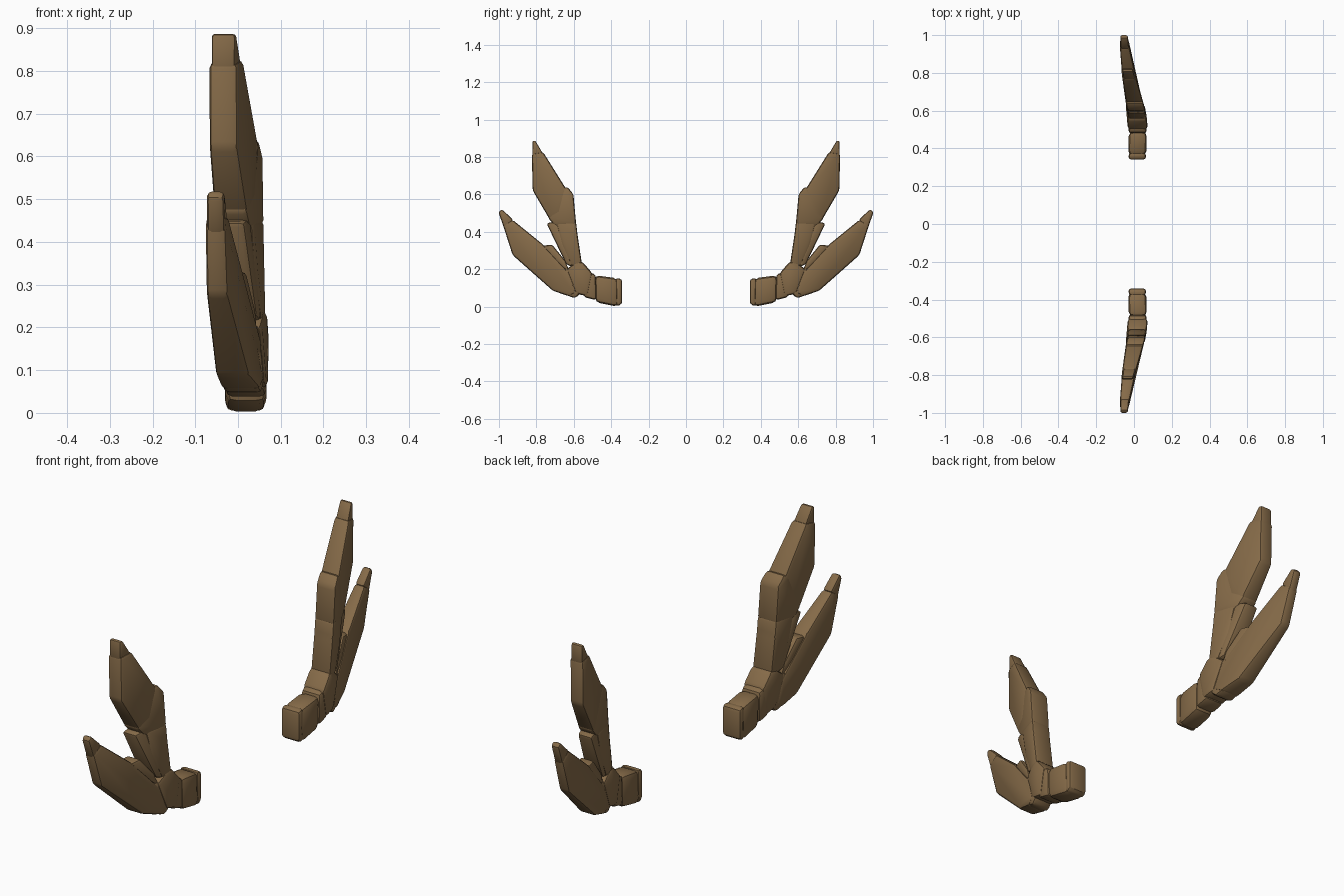
import bpy, bmesh, math

brown = bpy.data.materials.new("bark brown")
brown.diffuse_color = (0.235, 0.145, 0.065, 1)

# How the wing sweeps and thins outwards: y, x-min, x-max
SWEEP = [(0.30, -0.034, 0.066), (0.50, -0.03, 0.070), (0.60, -0.036, 0.062),
         (0.70, -0.052, 0.032), (0.80, -0.066, 0.004), (0.90, -0.074, -0.02),
         (1.00, -0.076, -0.03)]


def sweep(y):
    for (a, l0, h0), (b, l1, h1) in zip(SWEEP, SWEEP[1:]):
        if y <= b:
            t = (y - a) / (b - a)
            return l0 + (l1 - l0) * t, h0 + (h1 - h0) * t
    return SWEEP[-1][1:]


def plate(name, profile, bevel=0.014, grow=0.0, seg=2):
    """Side outline (y, z) made into a swept, bevelled slab and mirrored in y."""
    bm = bmesh.new()
    sides = []
    for k in (0, 1):
        ring = []
        for y, z in profile:
            lo, hi = sweep(y)
            ring.append(bm.verts.new(((lo - grow, hi + grow)[k], y, z)))
        sides.append(ring)
    bm.faces.new(sides[0])
    bm.faces.new(sides[1][::-1])
    n = len(profile)
    for i in range(n):
        j = (i + 1) % n
        bm.faces.new((sides[0][i], sides[0][j], sides[1][j], sides[1][i]))
    bmesh.ops.recalc_face_normals(bm, faces=bm.faces)
    bmesh.ops.bevel(bm, geom=bm.edges[:], offset=bevel, segments=seg,
                    profile=0.5, affect='EDGES', clamp_overlap=True)
    bmesh.ops.recalc_face_normals(bm, faces=bm.faces)
    me = bpy.data.meshes.new(name)
    bm.to_mesh(me)
    bm.free()
    me.materials.append(brown)
    ob = bpy.data.objects.new(name, me)
    bpy.context.collection.objects.link(ob)
    bpy.context.view_layer.objects.active = ob
    for o in bpy.context.selected_objects:
        o.select_set(False)
    ob.select_set(True)
    bpy.ops.object.shade_smooth_by_angle(angle=math.radians(32))
    m = ob.modifiers.new("both sides", 'MIRROR')
    m.use_axis = (False, True, False)
    m.use_clip = False


# Root: end cap, block, collar and elbow
plate("root_cap", [(0.341, 0.015), (0.372, 0.0), (0.376, 0.155), (0.341, 0.147)], 0.014, -0.004)
plate("root_block", [(0.362, -0.001), (0.485, 0.024), (0.488, 0.168), (0.366, 0.152)], 0.024, -0.002)
plate("collar", [(0.478, 0.034), (0.548, 0.052), (0.552, 0.195), (0.482, 0.172)], 0.016, -0.002)
plate("elbow", [(0.525, 0.055), (0.59, 0.07), (0.64, 0.20), (0.585, 0.24),
                (0.553, 0.24), (0.50, 0.178)], 0.016, 0.003)

# Upper arm and blade
plate("upper_arm_low", [(0.556, 0.225), (0.612, 0.215), (0.665, 0.33), (0.695, 0.45),
                        (0.588, 0.455), (0.580, 0.385)], 0.014)
plate("upper_arm_high", [(0.587, 0.438), (0.70, 0.43), (0.738, 0.475), (0.668, 0.63),
                         (0.636, 0.643), (0.602, 0.602)], 0.014)
plate("upper_blade", [(0.638, 0.625), (0.67, 0.50), (0.728, 0.465), (0.820, 0.622),
                      (0.824, 0.818), (0.765, 0.828)], 0.013)
plate("upper_tip", [(0.763, 0.815), (0.822, 0.800), (0.821, 0.886), (0.806, 0.888)], 0.011, -0.006)
plate("upper_finger", [(0.598, 0.21), (0.64, 0.225), (0.746, 0.446), (0.69, 0.457)], 0.013, -0.004)

# Lower blade
plate("lower_root", [(0.560, 0.075), (0.594, 0.044), (0.65, 0.066), (0.665, 0.20),
                     (0.61, 0.21), (0.575, 0.15)], 0.014, -0.003)
plate("lower_blade", [(0.590, 0.075), (0.625, 0.055), (0.713, 0.086), (0.927, 0.276),
                      (0.978, 0.435), (0.928, 0.465), (0.768, 0.335), (0.62, 0.175)], 0.013)
plate("lower_ridge", [(0.62, 0.18), (0.70, 0.24), (0.772, 0.325), (0.716, 0.332),
                      (0.645, 0.245)], 0.012, -0.006)
plate("lower_tip", [(0.924, 0.464), (0.970, 0.412), (1.003, 0.505), (0.985, 0.522)], 0.011, -0.003)
